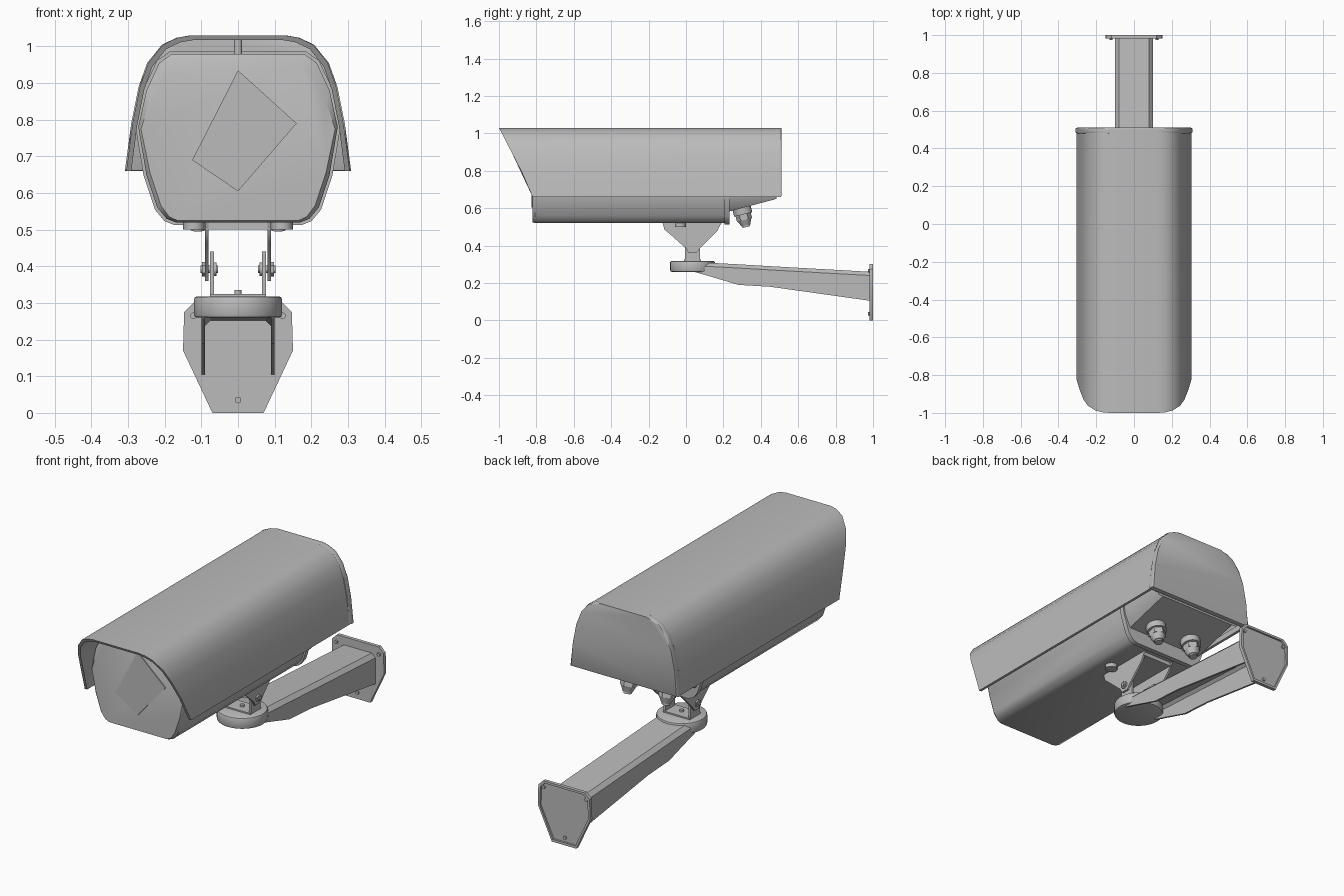
import bpy, bmesh, math
from mathutils import Matrix, Vector

if "Cube" in bpy.data.objects:
    bpy.data.objects.remove(bpy.data.objects["Cube"])


def material(name, value):
    m = bpy.data.materials.new(name)
    m.use_nodes = True
    colour = (value, value, value, 1)
    m.diffuse_color = colour
    m.node_tree.nodes["Principled BSDF"].inputs["Base Color"].default_value = colour
    return m


GREY = material("painted grey metal", 0.5)


def finish(name, bm, angle=40):
    bmesh.ops.recalc_face_normals(bm, faces=bm.faces)
    mesh = bpy.data.meshes.new(name)
    bm.to_mesh(mesh)
    bm.free()
    mesh.materials.append(GREY)
    ob = bpy.data.objects.new(name, mesh)
    bpy.context.collection.objects.link(ob)
    bpy.ops.object.select_all(action="DESELECT")
    ob.select_set(True)
    bpy.context.view_layer.objects.active = ob
    bpy.ops.object.shade_smooth_by_angle(angle=math.radians(angle))
    return ob


def loft(name, rings, bevel=0):
    """Skin matching closed rings and cap both ends."""
    bm = bmesh.new()
    rows = [[bm.verts.new(p) for p in ring] for ring in rings]
    n = len(rows[0])
    for a, b in zip(rows, rows[1:]):
        for i in range(n):
            j = (i + 1) % n
            bm.faces.new((a[i], a[j], b[j], b[i]))
    caps = [bm.faces.new(rows[0]), bm.faces.new(rows[-1])]
    if bevel:
        edges = list({e for f in caps for e in f.edges})
        bmesh.ops.bevel(bm, geom=edges, offset=bevel, segments=2,
                        profile=0.5, affect="EDGES")
    return finish(name, bm)


def along_y(name, pts, y0, y1, bevel=0):
    return loft(name, [[(x, y, z) for x, z in pts] for y in (y0, y1)], bevel)


def along_x(name, pts, x0, x1):
    return loft(name, [[(x, y, z) for y, z in pts] for x in (x0, x1)])


def box(name, x0, x1, y0, y1, z0, z1):
    return along_y(name, [(x0, z0), (x1, z0), (x1, z1), (x0, z1)], y0, y1)


def rod(name, start, end, radius, sides=16, tip=None, bevel=0):
    start, end = Vector(start), Vector(end)
    d = end - start
    bm = bmesh.new()
    place = Matrix.Translation((start + end) / 2) @ d.to_track_quat("Z", "Y").to_matrix().to_4x4()
    bmesh.ops.create_cone(bm, cap_ends=True, segments=sides, radius1=radius,
                          radius2=radius if tip is None else tip, depth=d.length, matrix=place)
    if bevel:
        rim = list({e for f in bm.faces if len(f.verts) > 4 for e in f.edges})
        bmesh.ops.bevel(bm, geom=rim, offset=bevel, segments=2, profile=0.5, affect="EDGES")
    return finish(name, bm)


def mirrored(half):
    """Closed outline from its +x half, listed bottom to top."""
    return half + [(-x, z) for x, z in reversed(half)]


# Sun hood: open-bottomed shell with a raked front edge
hood_half = [(0.305, 0.66), (0.288, 0.79), (0.268, 0.89), (0.245, 0.955),
             (0.205, 1.005), (0.165, 1.024), (0.13, 1.03)]
outer = mirrored(hood_half)
inner = [(x * 0.955, 0.66 + (z - 0.66) * 0.965) for x, z in outer]
shell = outer + inner[::-1]
loft("sun_hood", [[(x, min(-0.82, -1 + (1.03 - z) * 0.514), z) for x, z in shell],
                  [(x, 0.49, z) for x, z in shell]])
along_y("hood_back_panel", [(x * 1.012, z) for x, z in outer], 0.48, 0.51, 0.006)

# Housing: main tube, then a belly sloping up to the back panel
body = mirrored([(0.17, 0.52), (0.195, 0.53), (0.22, 0.56), (0.25, 0.65), (0.272, 0.78),
                 (0.25, 0.88), (0.215, 0.955), (0.18, 0.98)])
front_face = mirrored([(0.165, 0.525), (0.187, 0.535), (0.21, 0.565), (0.24, 0.655),
                       (0.265, 0.775), (0.24, 0.85), (0.2, 0.92), (0.172, 0.96)])


def section(y, floor=0):
    return [(x, y, max(z, floor)) for x, z in body]


loft("housing", [[(x, -0.82, z) for x, z in front_face], section(-0.808),
                 section(0.22), section(0.221, 0.58), section(0.485, 0.65)])
along_y("housing_rear_rim", [(x * 1.03, 0.75 + (z - 0.75) * 1.03) for x, z in body], 0.207, 0.232)
along_y("front_window", [(0, 0.605), (0.16, 0.79), (0, 0.935), (-0.125, 0.69)], -0.825, -0.818)

# Posts between housing and hood
for i, y in enumerate((-0.7, -0.3, 0.0)):
    rod(f"hood_post_{i + 1}", (0, y, 0.97), (0, y, 1.025), 0.012, 10)

# Cable glands on the sloping belly
for side, s in (("left", 1), ("right", -1)):
    root = Vector((s * 0.11, 0.295, 0.61))
    axis = Vector((0, 0.24, -0.97))
    for part, a, b, r, t, n in (("collar", 0, 0.045, 0.05, 0.05, 20),
                                ("nut", 0.045, 0.075, 0.042, 0.042, 6),
                                ("dome", 0.075, 0.105, 0.038, 0.024, 20),
                                ("tip", 0.105, 0.114, 0.02, 0.02, 12)):
        rod(f"{side}_gland_{part}", root + axis * a, root + axis * b, r, n, t)

# Tilt fork under the housing
box("fork_top_plate", -0.09, 0.09, -0.12, 0.18, 0.5, 0.522)
cheek = [(-0.125, 0.522), (-0.115, 0.485), (-0.09, 0.465), (0, 0.385), (0.015, 0.36),
         (0.055, 0.36), (0.075, 0.385), (0.165, 0.475), (0.19, 0.522)]
for side, s in (("left", 1), ("right", -1)):
    along_x(f"{side}_fork_cheek", cheek, s * 0.08, s * 0.09)
    box(f"{side}_swivel_cheek", *sorted((s * 0.066, s * 0.077)), -0.005, 0.075, 0.32, 0.44)
    rod(f"{side}_pivot_bolt", (s * 0.055, 0.035, 0.392), (s * 0.103, 0.035, 0.392), 0.01, 12)
    rod(f"{side}_pivot_nut", (s * 0.09, 0.035, 0.392), (s * 0.098, 0.035, 0.392), 0.02, 6)
    rod(f"{side}_pivot_washer", (s * 0.058, 0.035, 0.392), (s * 0.067, 0.035, 0.392), 0.018, 12)
    rod(f"{side}_plate_bolt", (s * 0.12, -0.03, 0.5), (s * 0.12, -0.03, 0.53), 0.03, 12)
box("swivel_base", -0.077, 0.077, -0.01, 0.08, 0.312, 0.325)
rod("swivel_bolt", (0, 0.035, 0.3), (0, 0.035, 0.335), 0.01, 12)

# Round head of the arm
rod("arm_head", (0, 0.035, 0.26), (0, 0.035, 0.318), 0.12, 32, 0.12, 0.008)


# Wall arm: tapering channel, open underneath
def channel(y, top, bottom, w=0.1, t=0.01):
    u = mirrored([(w, bottom), (w, top - 0.02), (w - 0.02, top)])
    v = mirrored([(w - t, bottom), (w - t, top - 0.024), (w - 0.024, top - t)])
    return [(x, y, z) for x, z in u + v[::-1]]


loft("wall_arm", [channel(0.05, 0.312, 0.258), channel(0.13, 0.308, 0.235),
                  channel(0.28, 0.3, 0.19), channel(0.45, 0.29, 0.18),
                  channel(0.985, 0.26, 0.105)])

# Wall plate: shallow dish, hollow towards the wall
plate = mirrored([(0.07, 0), (0.15, 0.17), (0.147, 0.275), (0.12, 0.302)])
dish = [(x * 0.92, 0.16 + (z - 0.16) * 0.92) for x, z in plate]
loft("wall_plate", [[(x, y, z) for x, z in pts]
                    for pts, y in ((plate, 0.982), (plate, 1.0), (dish, 1.0), (dish, 0.99))])
for i, (x, z) in enumerate(((0, 0.035), (0.122, 0.265), (-0.122, 0.265))):
    rod(f"plate_screw_{i + 1}", (x, 0.974, z), (x, 0.996, z), 0.009, 8)
